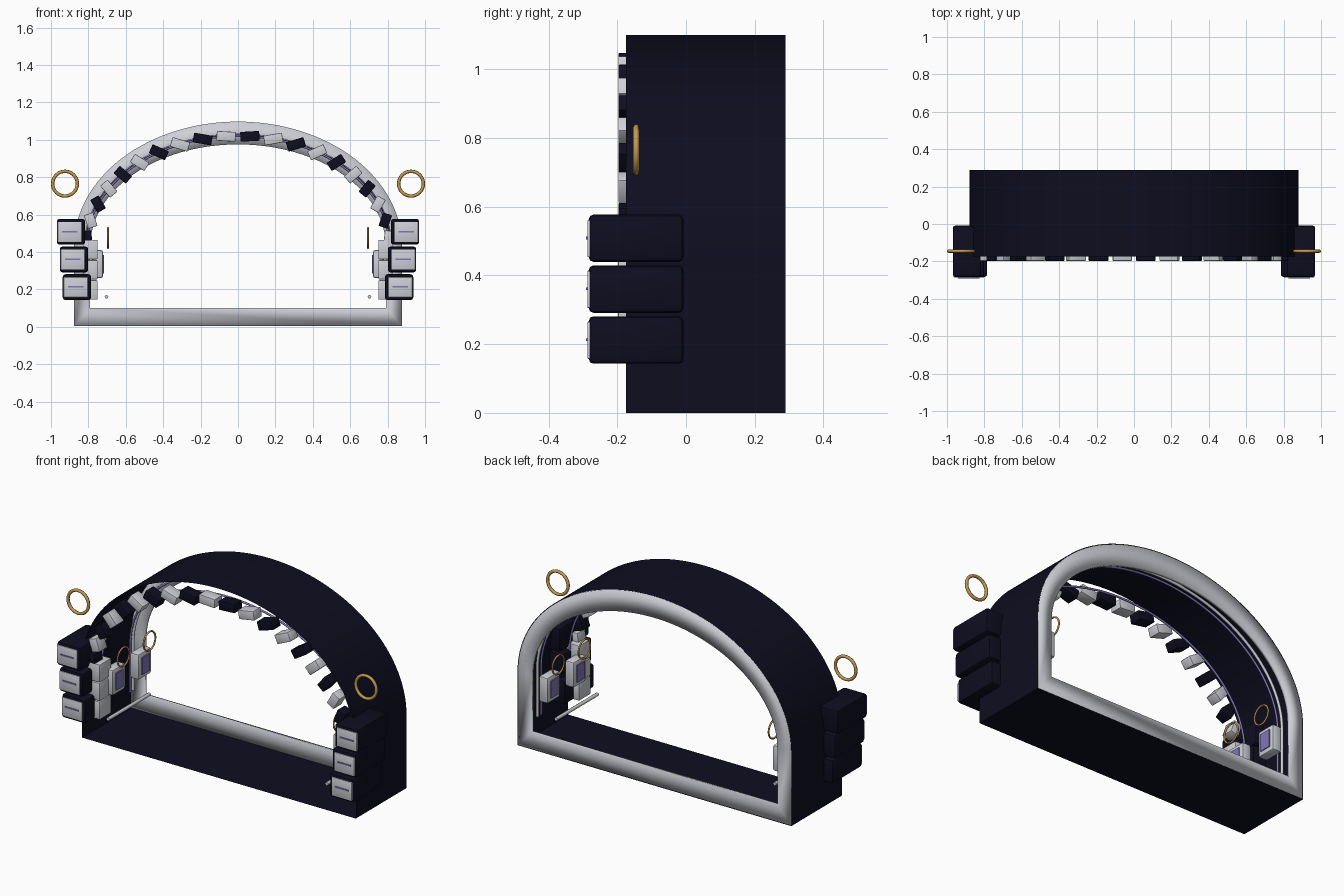
import bpy, bmesh
from math import sin, cos, pi, atan2
from mathutils import Matrix

old = bpy.data.objects.get("Cube")
if old:
    bpy.data.objects.remove(old, do_unlink=True)

SPRING = 0.43          # height where the arch starts


def material(name, rgb):
    m = bpy.data.materials.new(name)
    m.use_nodes = True
    m.diffuse_color = (*rgb, 1)
    m.node_tree.nodes["Principled BSDF"].inputs["Base Color"].default_value = (*rgb, 1)
    return m


NAVY = material("dark navy", (0.004, 0.004, 0.014))
WHITE = material("pale grey", (0.62, 0.63, 0.68))
GOLD = material("gold", (0.56, 0.32, 0.08))
VIOLET = material("violet", (0.23, 0.18, 0.48))


def finish(name, bm, mat, angle=None):
    bmesh.ops.recalc_face_normals(bm, faces=bm.faces)
    me = bpy.data.meshes.new(name)
    bm.to_mesh(me)
    bm.free()
    ob = bpy.data.objects.new(name, me)
    bpy.context.collection.objects.link(ob)
    me.materials.append(mat)
    if angle is not None:
        bpy.ops.object.select_all(action="DESELECT")
        ob.select_set(True)
        bpy.context.view_layer.objects.active = ob
        bpy.ops.object.shade_smooth_by_angle(angle=angle)
    return ob


def box(name, center, size, mat, bevel=0.0, turn=0.0):
    """Box, optionally turned about the y axis and bevelled."""
    bm = bmesh.new()
    bmesh.ops.create_cube(bm, size=1)
    bmesh.ops.scale(bm, vec=size, verts=bm.verts)
    if bevel:
        bmesh.ops.bevel(bm, geom=bm.edges[:], offset=bevel, segments=2,
                        profile=0.5, affect="EDGES")
    bm.transform(Matrix.Translation(center) @ Matrix.Rotation(turn, 4, "Y"))
    return finish(name, bm, mat, 0.6 if bevel else None)


def span(name, x, y, z, s, mat, bevel=0.0):
    """Box given by its ranges, on side s."""
    c = (s * sum(x) / 2, sum(y) / 2, sum(z) / 2)
    return box(name, c, (x[1] - x[0], y[1] - y[0], z[1] - z[0]), mat, bevel)


def arch(a, b, base, n=64):
    """Legs plus half ellipse, as (x, z) points from right foot to left foot."""
    curve = [(a * cos(pi * i / n), SPRING + b * sin(pi * i / n)) for i in range(n + 1)]
    return [(a, base)] + curve + [(-a, base)]


def bridge(name, loops, mat, angle, cyclic=False):
    """Skin consecutive closed loops given as (outline, y)."""
    bm = bmesh.new()
    rings = [[bm.verts.new((x, y, z)) for x, z in pts] for pts, y in loops]
    pairs = list(zip(rings, rings[1:])) + ([(rings[-1], rings[0])] if cyclic else [])
    for p, q in pairs:
        for i in range(len(p)):
            j = (i + 1) % len(p)
            bm.faces.new((p[i], p[j], q[j], q[i]))
    return finish(name, bm, mat, angle)


def tube(name, pts, radius, mat, closed=False, sides=8):
    """Round tube along 3D points."""
    cu = bpy.data.curves.new(name, "CURVE")
    cu.dimensions = "3D"
    cu.bevel_depth = radius
    cu.bevel_resolution = sides // 4
    cu.use_fill_caps = True
    sp = cu.splines.new("POLY")
    sp.points.add(len(pts) - 1)
    for p, co in zip(sp.points, pts):
        p.co = (*co, 1)
    sp.use_cyclic_u = closed
    cu.materials.append(mat)
    ob = bpy.data.objects.new(name, cu)
    bpy.context.collection.objects.link(ob)
    bpy.ops.object.select_all(action="DESELECT")
    ob.select_set(True)
    bpy.context.view_layer.objects.active = ob
    bpy.ops.object.convert(target="MESH")
    bpy.ops.object.shade_smooth_by_angle(angle=0.9)


def hoop(name, center, radius, thick, axis, mat, n=40):
    cx, cy, cz = center
    pts = []
    for i in range(n):
        u, w = radius * cos(2 * pi * i / n), radius * sin(2 * pi * i / n)
        pts.append((cx + u, cy, cz + w) if axis == "y" else (cx, cy + u, cz + w))
    tube(name, pts, thick, mat, closed=True)


# Open arched shell and the pale frame around its back opening
outer = arch(0.88, 0.67, 0.0)
bridge("shell", [(outer, -0.175), (outer, 0.29)], NAVY, 0.6)
rim_out, rim_in = arch(0.877, 0.667, 0.003), arch(0.79, 0.545, 0.1)
bridge("back_frame", [(rim_out, 0.29), (rim_in, 0.29), (rim_in, 0.272), (rim_out, 0.272)],
       WHITE, pi, cyclic=True)

# Alternating blocks along the front of the arch
COUNT = 20
for i in range(COUNT):
    t = pi * (i + 0.5) / COUNT
    a, b = 0.81, 0.59
    turn = atan2(-b * cos(t), -a * sin(t))
    length = 0.8 * pi / COUNT * ((a * sin(t)) ** 2 + (b * cos(t)) ** 2) ** 0.5
    box(f"arch_block_{i + 1}", (a * cos(t), -0.161, SPRING + b * sin(t)),
        (length, 0.072, 0.052), NAVY if i % 2 else WHITE, 0.004, -turn)

# Thin trims running inside the arch
for name, a, y, r, mat in (("front_trim", 0.81, -0.09, 0.006, VIOLET),
                           ("rear_trim", 0.815, 0.2, 0.008, WHITE),
                           ("rear_accent", 0.812, 0.17, 0.006, VIOLET)):
    tube(name, [(x, y, z) for x, z in arch(a, a - 0.22, 0.15)], r, mat)

for s, side in ((1, "left"), (-1, "right")):
    # Stacked cases with face plates and marker bars
    for k in range(3):
        x0, z0 = 0.785 + 0.016 * k, 0.143 + 0.148 * k
        span(f"{side}_case_{k + 1}", (x0, x0 + 0.152), (-0.283, -0.008),
             (z0, z0 + 0.138), s, NAVY, 0.014)
        span(f"{side}_case_plate_{k + 1}", (x0 + 0.018, x0 + 0.147), (-0.287, -0.279),
             (z0 + 0.014, z0 + 0.122), s, WHITE, 0.003)
        span(f"{side}_case_bar_{k + 1}", (x0 + 0.04, x0 + 0.125), (-0.291, -0.285),
             (z0 + 0.066, z0 + 0.074), s, VIOLET)

    # Pilaster of three blocks
    for k, x1 in enumerate((0.81, 0.825, 0.83)):
        z0 = 0.145 + 0.108 * k
        span(f"{side}_pilaster_{k + 1}", (0.75, x1), (-0.198, -0.09),
             (z0, z0 + 0.104), s, WHITE, 0.006)

    # Inner wall panels with hoops above them
    for k, y in enumerate((-0.06, 0.18)):
        span(f"{side}_panel_{k + 1}", (0.722, 0.78), (y - 0.06, y + 0.06),
             (0.26, 0.41), s, WHITE, 0.012)
        span(f"{side}_panel_inset_{k + 1}", (0.717, 0.724), (y - 0.035, y + 0.035),
             (0.285, 0.385), s, VIOLET)
        hoop(f"{side}_inner_hoop_{k + 1}", (s * 0.695, y, 0.475), 0.054, 0.005, "x", GOLD)

    # Floor rail and the large outer hoop
    tube(f"{side}_rail", [(s * 0.703, -0.19, 0.16), (s * 0.703, 0.19, 0.16)], 0.01, WHITE)
    hoop(f"{side}_outer_hoop", (s * 0.925, -0.145, 0.765), 0.066, 0.009, "y", GOLD)
